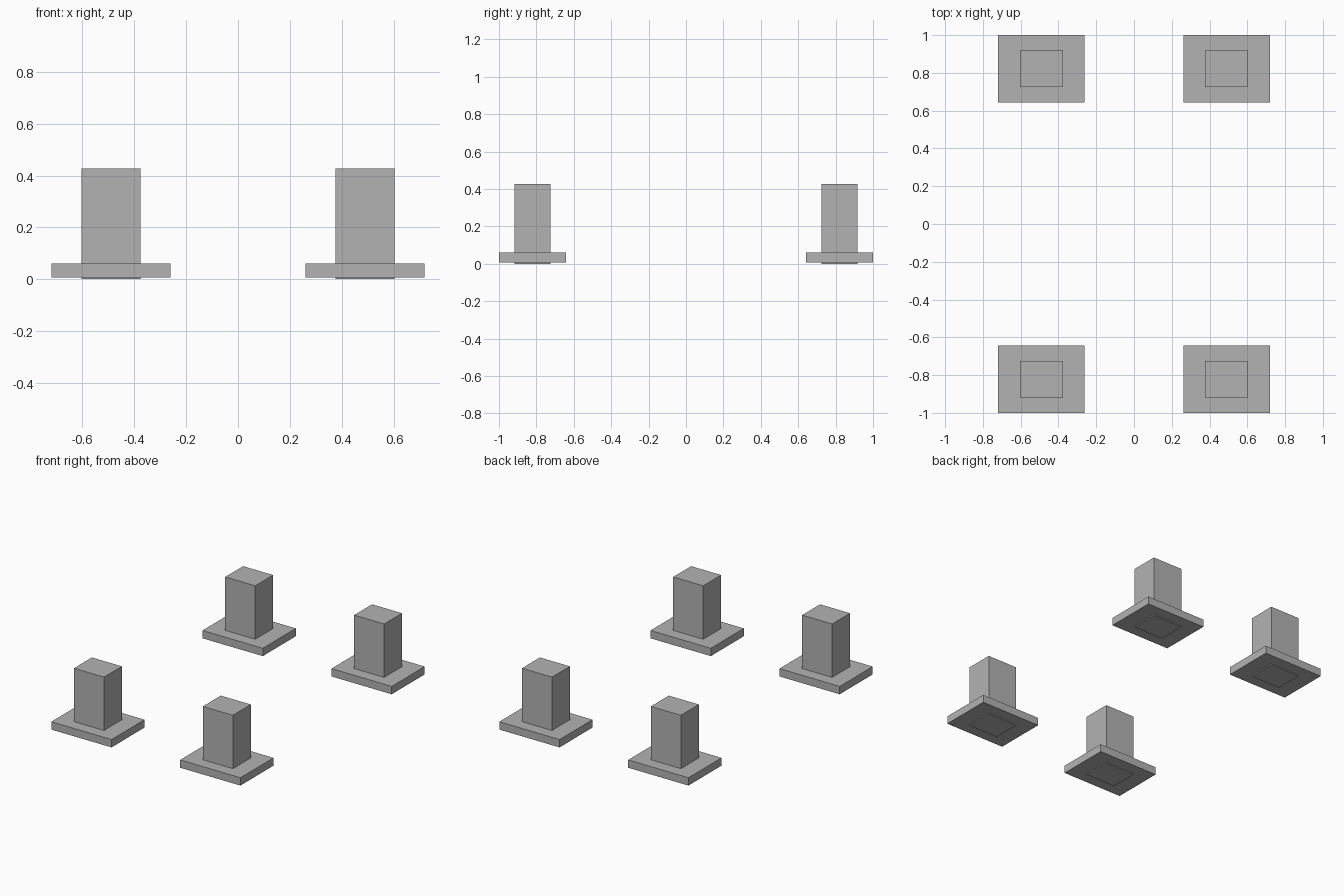
import bpy

if "Cube" in bpy.data.objects:
    bpy.data.objects.remove(bpy.data.objects["Cube"])

# One plain grey for every part
grey = bpy.data.materials.new("plain_grey")
grey.diffuse_color = (0.45, 0.45, 0.45, 1)
grey.use_nodes = True
grey.node_tree.nodes["Principled BSDF"].inputs["Base Color"].default_value = grey.diffuse_color


def box(name, x, y, half_x, half_y, z0, z1):
    """Axis-aligned box between heights z0 and z1, centred on (x, y)."""
    bpy.ops.mesh.primitive_cube_add(size=2, location=(x, y, (z0 + z1) / 2))
    ob = bpy.context.object
    ob.name = name
    ob.scale = (half_x, half_y, (z1 - z0) / 2)
    bpy.ops.object.transform_apply(location=False, rotation=False, scale=True)
    ob.data.materials.append(grey)
    return ob


# Four footings, one in each corner
for side, sx in (("left", -1), ("right", 1)):
    for end, sy in (("front", -1), ("back", 1)):
        x, y = sx * 0.49, sy * 0.821
        # flat base plate
        box(f"{end}_{side}_base_plate", x, y, 0.229, 0.179, 0.007, 0.061)
        # column passing through the plate, just proud underneath
        box(f"{end}_{side}_column", x, y, 0.114, 0.097, 0.0, 0.428)
